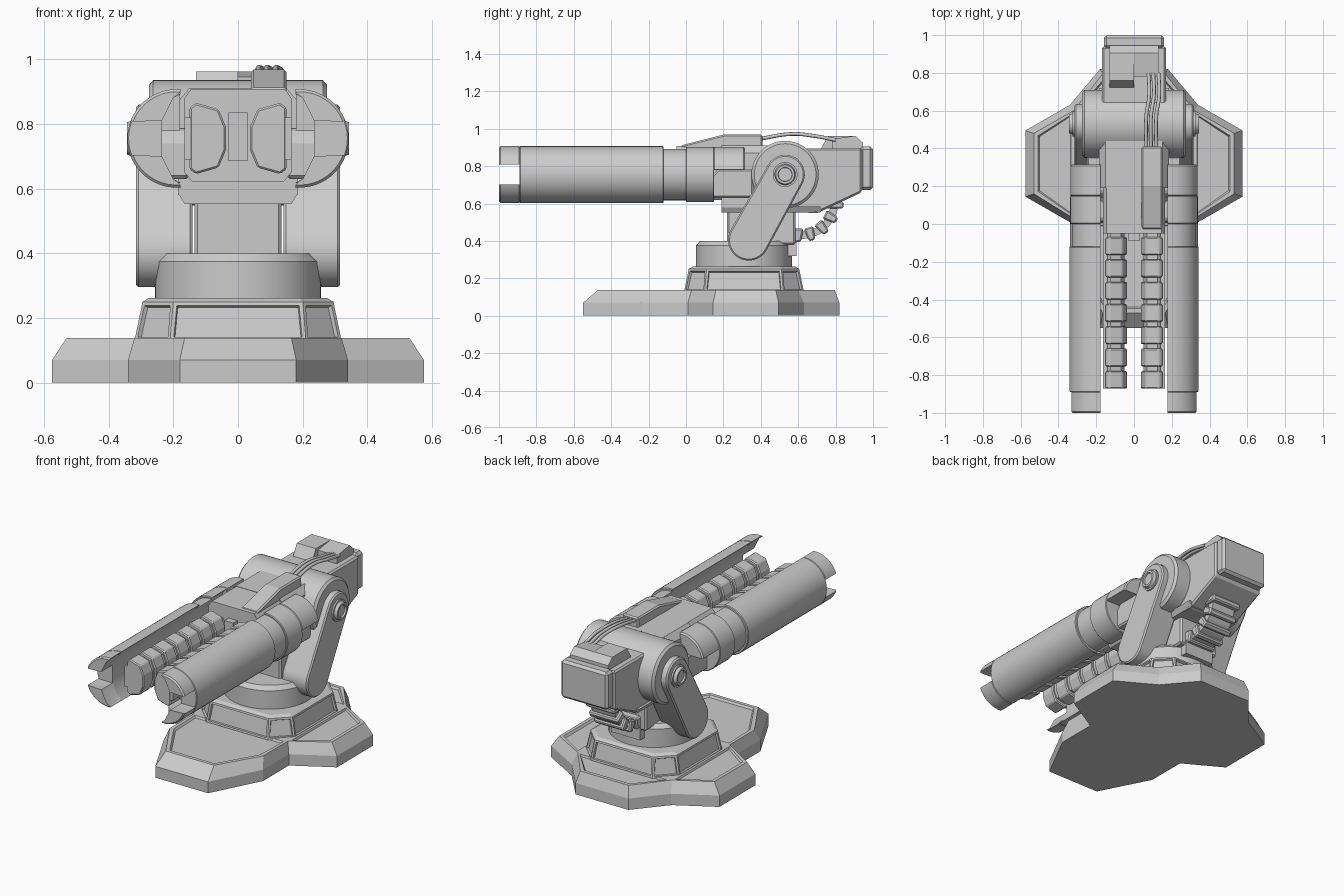
import bpy, bmesh, math
from mathutils import Vector

if "Cube" in bpy.data.objects:
    bpy.data.objects.remove(bpy.data.objects["Cube"])

grey = bpy.data.materials.new("light_grey_metal")
grey.diffuse_color = (0.6, 0.6, 0.6, 1)
grey.use_nodes = True
grey.node_tree.nodes["Principled BSDF"].inputs["Base Color"].default_value = grey.diffuse_color


def finish(name, bm, bevel=0, smooth=False):
    bmesh.ops.recalc_face_normals(bm, faces=bm.faces[:])
    me = bpy.data.meshes.new(name)
    bm.to_mesh(me)
    bm.free()
    me.materials.append(grey)
    ob = bpy.data.objects.new(name, me)
    bpy.context.collection.objects.link(ob)
    if bevel:
        m = ob.modifiers.new("bevel", 'BEVEL')
        m.width = bevel
        m.segments = 1
        m.limit_method = 'ANGLE'
        m.angle_limit = math.radians(40)
    if smooth:
        bpy.ops.object.select_all(action='DESELECT')
        ob.select_set(True)
        bpy.context.view_layer.objects.active = ob
        bpy.ops.object.shade_smooth_by_angle(angle=math.radians(30))
    return ob


def loft_bm(rings):
    """Skin between matching rings of points and cap both ends."""
    bm = bmesh.new()
    vs = [[bm.verts.new(p) for p in r] for r in rings]
    n = len(vs[0])
    for a, b in zip(vs, vs[1:]):
        for i in range(n):
            j = (i + 1) % n
            bm.faces.new((a[i], a[j], b[j], b[i]))
    bm.faces.new(vs[0])
    bm.faces.new(vs[-1])
    return bm


def place(pts, axis, d):
    if axis == 'x':
        return [(d, u, v) for u, v in pts]
    if axis == 'y':
        return [(u, d, v) for u, v in pts]
    return [(u, v, d) for u, v in pts]


def prism(name, pts, axis, a, b, bevel=0, smooth=False):
    return finish(name, loft_bm([place(pts, axis, a), place(pts, axis, b)]), bevel, smooth)


def box(name, x, y, z, bevel=0):
    pts = [(x[0], y[0]), (x[1], y[0]), (x[1], y[1]), (x[0], y[1])]
    return prism(name, pts, 'z', z[0], z[1], bevel)


def arc(cx, cy, r, a0, a1, n):
    return [(cx + r * math.cos(math.radians(a0 + (a1 - a0) * i / n)),
             cy + r * math.sin(math.radians(a0 + (a1 - a0) * i / n))) for i in range(n + 1)]


def circle(cx, cy, r, n=48):
    return arc(cx, cy, r, 0, 360, n)[:-1]


def lathe(name, axis, cx, cy, steps):
    return finish(name, loft_bm([place(circle(cx, cy, r), axis, d) for d, r in steps]), 0, True)


def mirror_pts(half):
    return half + [(-x, y) for x, y in reversed(half)]


# Four-lobed base plate with sunken panels on the lobes
low = mirror_pts([(.18, -.55), (.34, -.24), (.34, .01), (.575, .145), (.575, .495), (.34, .63), (.18, .82)])
top = mirror_pts([(.165, -.47), (.32, -.21), (.32, .03), (.53, .16), (.53, .48), (.32, .60), (.165, .795)])
bm = loft_bm([place(low, 'z', 0), place(low, 'z', .07), place(top, 'z', .138)])
bm.faces.ensure_lookup_table()
cap = bm.faces[-1]
v = list(cap.verts)
bm.faces.remove(cap)
bm.faces.new((v[2], v[5], v[8], v[11]))
lobes = [bm.faces.new([v[i] for i in ids]) for ids in
         ((11, 12, 13, 0, 1, 2), (2, 3, 4, 5), (5, 6, 7, 8), (8, 9, 10, 11))]
bmesh.ops.recalc_face_normals(bm, faces=bm.faces[:])
bmesh.ops.inset_individual(bm, faces=lobes, thickness=.025)
bmesh.ops.inset_individual(bm, faces=lobes, thickness=.01, depth=-.012)
finish("base_plate", bm)


# Eight-sided collar with framed panels
def octagon(h, c):
    return [(x, y + .31) for x, y in
            ((c, -h), (h, -c), (h, c), (c, h), (-c, h), (-h, c), (-h, -c), (-c, -h))]


bm = loft_bm([place(octagon(.32, .21), 'z', .13), place(octagon(.295, .2), 'z', .25),
              place(octagon(.275, .19), 'z', .262)])
bmesh.ops.recalc_face_normals(bm, faces=bm.faces[:])
sides = [f for f in bm.faces if abs(f.normal.z) < .5 and f.calc_center_median().z < .22]
bmesh.ops.inset_individual(bm, faces=sides, thickness=.016)
bmesh.ops.inset_individual(bm, faces=sides, thickness=.005, depth=-.012)
finish("collar", bm)

# Turntable, neck and rear bracket
lathe("turntable", 'z', 0, .31, [(.25, .257), (.375, .257), (.40, .235)])
box("neck", (-.135, .135), (.22, .585), (.38, .57), .01)
prism("rear_bracket", [(.5, .39), (.535, .32), (.59, .32), (.59, .42), (.5, .42)], 'x', -.1, .1)

# Pivot drum, tilted support arms and hubs
lathe("pivot_drum", 'x', .53, .755, [(-.275, .165), (-.262, .18), (.262, .18), (.275, .165)])
tilt = math.degrees(math.atan2(.755 - .405, .53 - .335))
arm = arc(.53, .755, .105, tilt - 90, tilt + 90, 20) + arc(.335, .405, .11, tilt + 90, tilt + 270, 20)
for side, s in (("right", 1), ("left", -1)):
    prism(side + "_support_arm", arm, 'x', s * .14, s * .315, .008, True)
    lathe(side + "_hub", 'x', .53, .755, [(s * .3, .066), (s * .325, .066), (s * .325, .056), (s * .343, .05),
                                          (s * .343, .038), (s * .333, .036)])

# Housing: front block, belly, nose and rear block
prism("front_housing", mirror_pts([(.185, .58), (.185, .87), (.15, .91)]), 'y', .19, .52)
prism("housing_belly", mirror_pts([(.165, .552), (.185, .585)]), 'y', .19, .72)
prism("nose", mirror_pts([(.14, .62), (.165, .65), (.165, .88), (.145, .908)]), 'y', -.05, .2)
box("nose_centre_plate", (-.03, .03), (-.09, -.04), (.685, .835))
prism("rear_housing", [(.5, .56), (.7, .548), (.94, .66), (.94, .895), (.5, .895)], 'x', -.17, .17, .01)
box("rear_cap", (-.16, .16), (.93, 1), (.672, .905), .015)
prism("rear_top_box", [(.72, .89), (.76, .962), (.905, .962), (.945, .925), (.945, .89)], 'x', -.13, 0)
prism("rear_top_plate", [(.78, .89), (.78, .945), (.905, .962), (.945, .925), (.945, .89)], 'x', 0, .13)
prism("front_top_box", [(-.03, .89), (-.03, .91), (.2, .968), (.41, .968), (.41, .89)], 'x', .04, .15, .008)

# Cables bridging the top boxes
for i, x in enumerate((.065, .09, .118)):
    cu = bpy.data.curves.new("top_cable", 'CURVE')
    cu.dimensions = '3D'
    cu.bevel_depth = .01
    cu.bevel_resolution = 2
    sp = cu.splines.new('BEZIER')
    path = [(x, .39, .945), (x, .57, .972), (x + .015, .68, .962), (x + .012, .8, .94)]
    sp.bezier_points.add(3)
    for p, co in zip(sp.bezier_points, path):
        p.co = co
        p.handle_left_type = p.handle_right_type = 'AUTO'
    cu.materials.append(grey)
    bpy.context.collection.objects.link(bpy.data.objects.new("top_cable_%d" % i, cu))

# Ribbed hose under the rear
for i, a in enumerate((-5, -28, -51, -74, -95)):
    ca, sa = math.cos(math.radians(a)), math.sin(math.radians(a))
    cy, cz = .615 + .18 * ca, .61 + .18 * sa
    t, w = .022, .036 if i else .048
    quad = [(cy + ca * u * w - sa * q * t * (1 - .2 * u), cz + sa * u * w + ca * q * t * (1 - .2 * u))
            for u, q in ((-1, -1), (1, -1), (1, 1), (-1, 1))]
    prism("hose_rib_%d" % i, quad, 'x', -.1, .1, .008)
prism("hose_core", arc(.615, .61, .2, -110, 10, 12) + arc(.615, .61, .16, 10, -110, 12), 'x', -.08, .08)


# Half-round barrel shells, with forked muzzle and stepped rear
def shell(s, r, lo, hi, inner):
    pts = arc(.19, .755, r, lo, hi, 24) + inner
    return [(s * x, z) for x, z in pts]


UP = [(.2, .88), (.235, .81)]
DOWN = [(.235, .70), (.2, .63)]
for side, s in (("right", 1), ("left", -1)):
    def part(name, r, y0, y1, lo=-95, hi=95, inner=UP + DOWN, c=.008):
        rings = [(y0, r - c), (y0 + c, r), (y1 - c, r), (y1, r - c)]
        bm = loft_bm([place(shell(s, q, lo, hi, inner), 'y', y) for y, q in rings])
        finish(side + name, bm, 0, True)
    part("_barrel", .152, -.89, -.12, c=.004)
    part("_muzzle_upper_prong", .152, -1, -.885, 21, 95, UP)
    part("_muzzle_lower_prong", .152, -1, -.885, -95, -21, DOWN)
    part("_barrel_waist", .138, -.125, .005, c=.001)
    part("_barrel_root", .148, 0, .15, c=.004)
    part("_barrel_root_tail", .148, .145, .315, 10, 95, [(.18, .88), (.18, .78)])
    # Cheek block joining barrel to housing
    prism(side + "_cheek", [(.14, .63), (.14, .75), (.17, .785), (.36, .785), (.36, .63)], 'x', s * .15, s * .25, .01)
    # Segmented inner rail
    rail = [(s * x, z) for x, z in ((.15, .66), (.15, .85), (.13, .865), (.06, .845), (.037, .79),
                                    (.037, .72), (.06, .665), (.13, .645))]
    core = [(s * (.1 + (abs(x) - .1) * .8), .755 + (z - .755) * .8) for x, z in rail]
    prism(side + "_rail_core", core, 'y', -.86, -.04)
    for i in range(7):
        y = -.872 + i * .118
        prism("%s_rail_block_%d" % (side, i), rail, 'y', y, y + .094, .006)
    box(side + "_rail_backing", sorted((s * .14, s * .165)), (-.87, -.04), (.69, .82))
